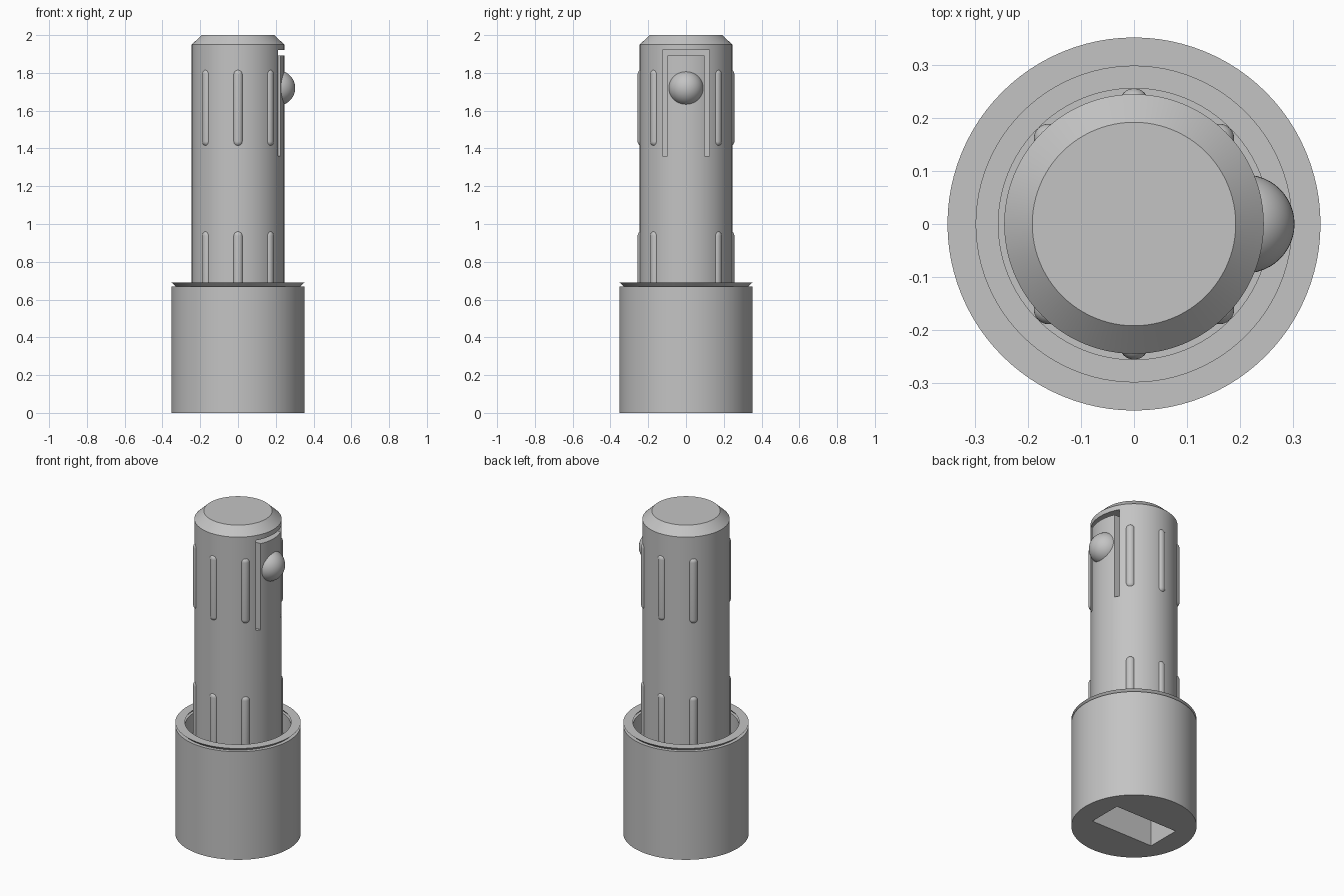
import bpy, bmesh, math
from mathutils import Matrix, Vector

cube = bpy.data.objects.get("Cube")
if cube:
    bpy.data.objects.remove(cube)

grey = bpy.data.materials.new("plain_grey")
grey.use_nodes = True
colour = (0.55, 0.55, 0.55, 1)
grey.diffuse_color = colour
grey.node_tree.nodes["Principled BSDF"].inputs["Base Color"].default_value = colour


def make_object(name, bm):
    mesh = bpy.data.meshes.new(name)
    bmesh.ops.recalc_face_normals(bm, faces=bm.faces)
    bm.to_mesh(mesh)
    bm.free()
    mesh.materials.append(grey)
    obj = bpy.data.objects.new(name, mesh)
    bpy.context.collection.objects.link(obj)
    return obj


def lathe(name, profile, steps):
    bm = bmesh.new()
    verts = [bm.verts.new((r, 0, z)) for r, z in profile]
    edges = [bm.edges.new(pair) for pair in zip(verts, verts[1:])]
    bmesh.ops.spin(bm, geom=verts + edges, axis=(0, 0, 1), cent=(0, 0, 0),
                   angle=math.tau, steps=steps)
    bmesh.ops.remove_doubles(bm, verts=bm.verts, dist=1e-5)
    return make_object(name, bm)


def cutter(name, boxes):
    # Each box is given by its low and high corners
    bm = bmesh.new()
    for low, high in boxes:
        low, high = Vector(low), Vector(high)
        bmesh.ops.create_cube(bm, size=1, matrix=Matrix.LocRotScale(
            (low + high) / 2, None, high - low))
    return make_object(name, bm)


def cut(target, tool):
    mod = target.modifiers.new("cut", 'BOOLEAN')
    mod.operation = 'DIFFERENCE'
    mod.solver = 'EXACT'
    mod.use_self = True
    mod.object = tool
    bpy.context.view_layer.objects.active = target
    bpy.ops.object.modifier_apply(modifier=mod.name)
    bpy.data.objects.remove(tool)


def smooth(obj):
    bpy.ops.object.select_all(action='DESELECT')
    obj.select_set(True)
    bpy.context.view_layer.objects.active = obj
    bpy.ops.object.shade_smooth_by_angle(angle=math.radians(30))


# Socket base with a flared lip, an open well and a slot underneath
socket = lathe("socket_base", [
    (0, 0), (0.352, 0), (0.352, 0.67), (0.33, 0.67), (0.352, 0.69),
    (0.298, 0.69), (0.315, 0.67), (0.298, 0.67), (0.298, 0.55),
    (0.256, 0.55), (0.256, 0.5), (0, 0.5)], 96)
cut(socket, cutter("slot_cutter", [((-0.215, -0.107, -0.1), (0.215, 0.107, 0.4))]))
smooth(socket)

# Shaft with a chamfered top and a U-shaped groove that frames the spring tongue
shaft = lathe("shaft", [(0, 0.49), (0.245, 0.49), (0.245, 1.95), (0.192, 2), (0, 2)], 96)
inner, outer, depth = 0.098, 0.125, 0.15
cut(shaft, cutter("groove_cutter", [
    ((depth, -outer, 1.36), (0.3, -inner, 1.9)),
    ((depth, inner, 1.36), (0.3, outer, 1.9)),
    ((depth, -outer, 1.893), (0.3, outer, 1.92))]))
smooth(shaft)

# Round catch on the tongue
bm = bmesh.new()
bmesh.ops.create_uvsphere(bm, u_segments=48, v_segments=24, radius=0.093,
                          matrix=Matrix.Translation((0.21, 0, 1.72)))
smooth(make_object("catch_ball", bm))

# Two rows of round-ended ribs on the front and back halves
radius, length = 0.0275, 0.41
arc = [i * math.pi / 16 for i in range(9)]
capsule = [(radius * math.sin(a), -length / 2 + radius - radius * math.cos(a)) for a in arc]
capsule += [(r, -z) for r, z in reversed(capsule)]
for row, height in (("lower", 0.76), ("upper", 1.615)):
    for degrees in (45, 90, 135, 225, 270, 315):
        rib = lathe(f"{row}_rib_{degrees}", capsule, 24)
        angle = math.radians(degrees)
        rib.location = (0.2285 * math.cos(angle), 0.2285 * math.sin(angle), height)
        smooth(rib)
